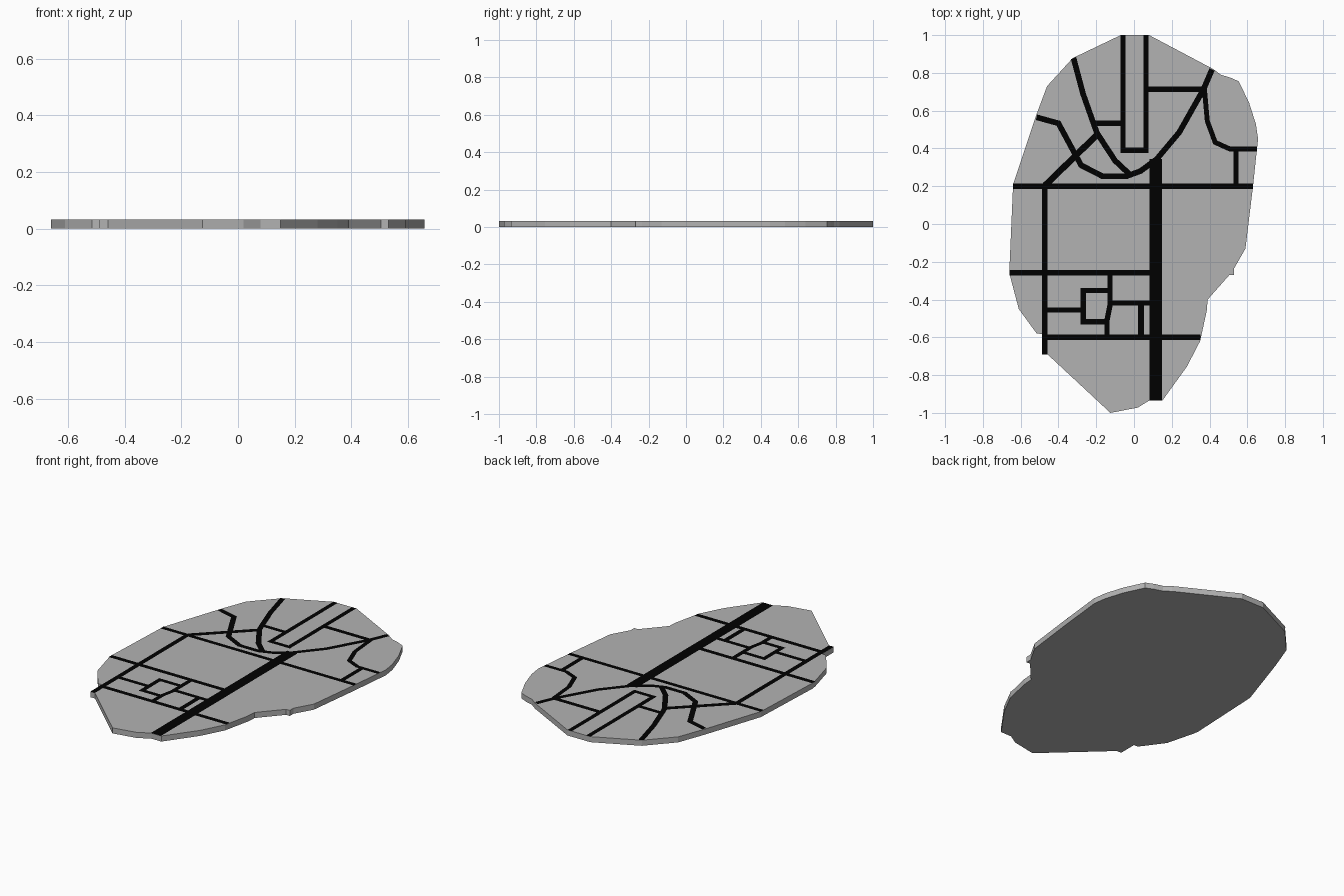
import bpy, bmesh
from mathutils import Vector

if "Cube" in bpy.data.objects:
    bpy.data.objects.remove(bpy.data.objects["Cube"])

TOP = 0.033      # slab height
ROAD_Z = 0.0336  # road surface just above the slab


def material(name, v):
    mat = bpy.data.materials.new(name)
    mat.diffuse_color = (v, v, v, 1)
    mat.use_nodes = True
    mat.node_tree.nodes["Principled BSDF"].inputs["Base Color"].default_value = mat.diffuse_color
    return mat


black = material("road_black", 0.0)
grey = material("ground_grey", 0.45)


def finish(bm, name, mat):
    me = bpy.data.meshes.new(name)
    bm.to_mesh(me)
    bm.free()
    ob = bpy.data.objects.new(name, me)
    bpy.context.collection.objects.link(ob)
    me.materials.append(mat)
    return ob


# Ground slab: irregular outline extruded upward
outline = [(-0.07, 1), (0.08, 1), (0.42, 0.82), (0.46, 0.79), (0.51, 0.775), (0.555, 0.755),
           (0.61, 0.64), (0.645, 0.53), (0.657, 0.45), (0.65, 0.39), (0.63, 0.2), (0.59, -0.13),
           (0.53, -0.235), (0.53, -0.27), (0.505, -0.27), (0.39, -0.4), (0.385, -0.46),
           (0.35, -0.62), (0.28, -0.755), (0.15, -0.935), (0.08, -0.935), (0.02, -0.972),
           (-0.125, -1), (-0.458, -0.69), (-0.488, -0.69), (-0.488, -0.582), (-0.515, -0.58),
           (-0.61, -0.45), (-0.655, -0.28), (-0.66, -0.25), (-0.64, 0.21), (-0.52, 0.57),
           (-0.46, 0.73), (-0.325, 0.878)]
bm = bmesh.new()
low = [bm.verts.new((x, y, 0)) for x, y in outline]
high = [bm.verts.new((x, y, TOP)) for x, y in outline]
bm.faces.new(low)
bm.faces.new(high)
for i in range(len(low)):
    bm.faces.new((low[i - 1], low[i], high[i], high[i - 1]))
bmesh.ops.recalc_face_normals(bm, faces=bm.faces[:])
finish(bm, "ground_slab", grey)


def road(name, pts, w=0.028, cut0=None, cut1=None):
    """Flat mitred ribbon; cut0 / cut1 slant its ends along the slab edge."""
    p = [Vector(q) for q in pts]
    d = [(b - a).normalized() for a, b in zip(p, p[1:])]
    bm = bmesh.new()
    rows = []
    for i, q in enumerate(p):
        a, b = d[max(i - 1, 0)], d[min(i, len(d) - 1)]
        n = Vector((-b.y, b.x))
        t = (a + b).normalized()
        m = Vector((-t.y, t.x))
        if i == 0 and cut0:
            m = Vector(cut0).normalized()
        if i == len(p) - 1 and cut1:
            m = Vector(cut1).normalized()
        m = m * (w / 2 / m.dot(n))
        rows.append([bm.verts.new((*(q + s * m), ROAD_Z)) for s in (1, -1)])
    for (l0, r0), (l1, r1) in zip(rows, rows[1:]):
        bm.faces.new((l0, r0, r1, l1))
    finish(bm, name, black)


# Long straight roads
road("main_avenue", [(0.115, -0.935), (0.115, 0.345)], 0.066)
road("north_cross_road", [(-0.64, 0.2), (0.63, 0.2)])
road("middle_cross_road", [(-0.659, -0.258), (0.1, -0.258)], 0.03)
road("south_cross_road", [(-0.48, -0.6), (0.353, -0.6)], 0.03)
road("west_road", [(-0.473, -0.69), (-0.473, 0.21)], 0.03)
road("diagonal_road", [(-0.47, 0.205), (-0.2, 0.468)], 0.034)

# Curved roads in the north
road("northwest_road", [(-0.32, 0.878), (-0.27, 0.69), (-0.21, 0.52), (-0.195, 0.48),
                        (-0.1, 0.335), (-0.02, 0.26)], 0.03, cut0=(0.26, 0.122))
road("winding_road", [(-0.516, 0.565), (-0.4, 0.533), (-0.28, 0.311), (-0.167, 0.253),
                      (-0.04, 0.253), (0.034, 0.28), (0.12, 0.343), (0.24, 0.486),
                      (0.368, 0.713), (0.413, 0.818)], 0.03, cut1=(-0.34, 0.18))
road("northeast_road", [(0.373, 0.713), (0.388, 0.545), (0.43, 0.432), (0.51, 0.396),
                        (0.65, 0.396)], 0.026)

# U-shaped loop and short connectors
road("top_loop", [(-0.058, 1), (-0.058, 0.39), (0.064, 0.39), (0.064, 1)])
road("left_connector", [(-0.21, 0.533), (-0.058, 0.533)])
road("right_connector", [(0.064, 0.713), (0.37, 0.713)], 0.03)
road("east_connector", [(0.54, 0.396), (0.54, 0.2)])

# Small block of streets in the south
road("block_entry", [(-0.473, -0.455), (-0.268, -0.455)])
road("block_square", [(-0.127, -0.352), (-0.268, -0.352), (-0.268, -0.518), (-0.135, -0.518)])
road("block_spine", [(-0.127, -0.258), (-0.127, -0.43), (-0.143, -0.51), (-0.143, -0.6)])
road("block_east_street", [(-0.127, -0.418), (0.09, -0.418)])
road("block_side_street", [(0.037, -0.418), (0.037, -0.6)], 0.03)
